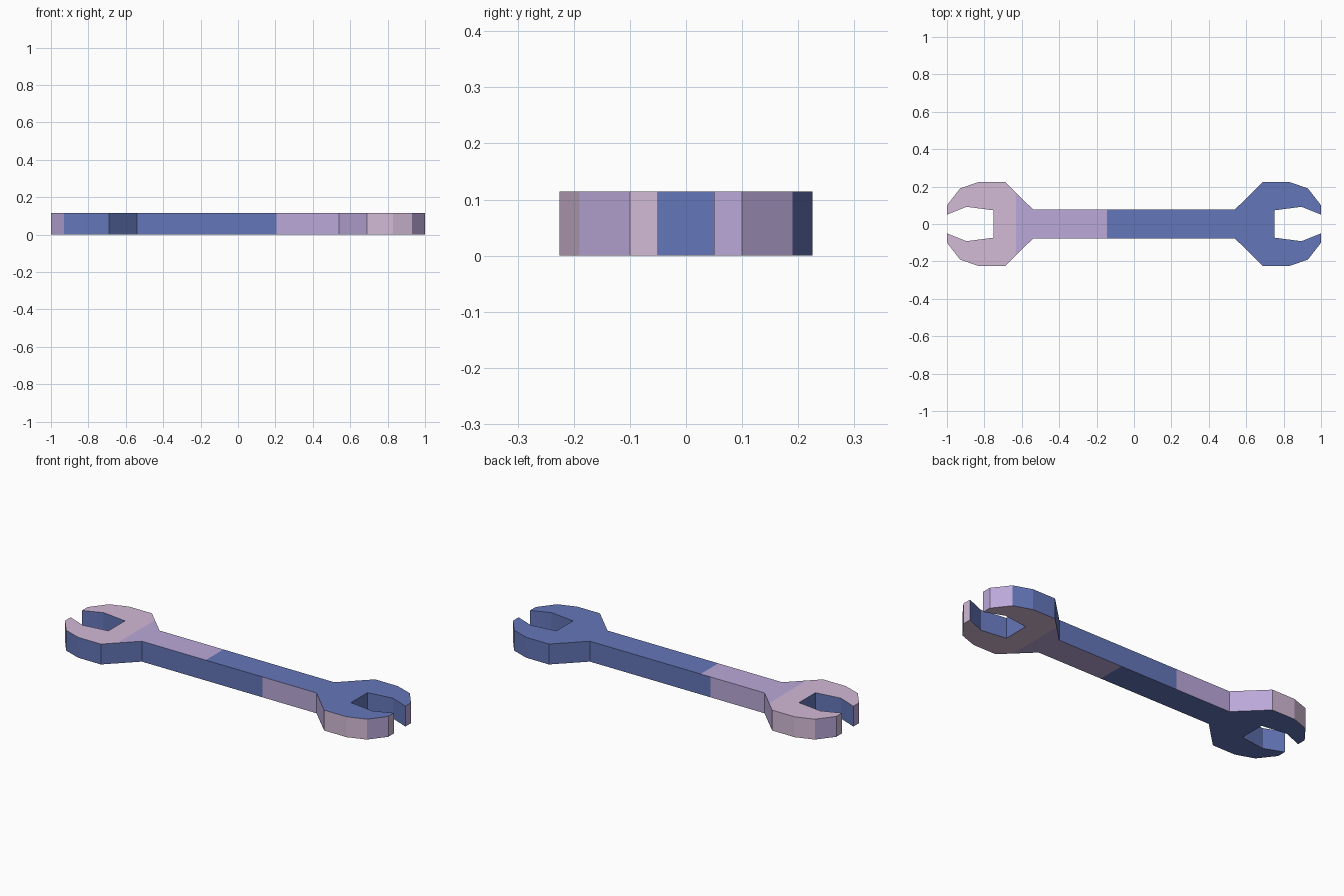
import bpy, bmesh
from mathutils import Vector

cube = bpy.data.objects.get("Cube")
if cube:
    bpy.data.objects.remove(cube, do_unlink=True)

HEIGHT = 0.114


def make_material(name, hex_code):
    def linear(c):
        return c / 12.92 if c <= 0.04045 else ((c + 0.055) / 1.055) ** 2.4
    rgb = [linear(int(hex_code[i:i + 2], 16) / 255) for i in (0, 2, 4)]
    mat = bpy.data.materials.new(name)
    mat.use_nodes = True
    mat.diffuse_color = (*rgb, 1)
    mat.node_tree.nodes["Principled BSDF"].inputs["Base Color"].default_value = (*rgb, 1)
    return mat


BLUE, LAVENDER, PINK = range(3)
materials = [make_material("steel_blue", "6476B8"),
             make_material("lavender", "BBA8D9"),
             make_material("dusty_pink", "D2BAD6")]

# Quarter outline, from the neck around the jaw into the throat
quarter = [(0.54, 0.078), (0.69, 0.225), (0.83, 0.225), (0.93, 0.19),
           (1.0, 0.1), (1.0, 0.05), (0.895, 0.092), (0.75, 0.073)]
right_half = quarter + [(x, -y) for x, y in reversed(quarter)]
outline = right_half + [(-x, -y) for x, y in right_half]

# Extrude the outline into a flat bar
bm = bmesh.new()
base = bm.faces.new([bm.verts.new((x, y, 0)) for x, y in outline])
extruded = bmesh.ops.extrude_face_region(bm, geom=[base])["geom"]
bmesh.ops.translate(bm, vec=(0, 0, HEIGHT),
                    verts=[v for v in extruded if isinstance(v, bmesh.types.BMVert)])

# Split the faces where the colour bands meet
for x in (0.145, 0.205, 0.63):
    for side in (-x, x):
        bmesh.ops.bisect_plane(bm, geom=bm.verts[:] + bm.edges[:] + bm.faces[:],
                               plane_co=(side, 0, 0), plane_no=(1, 0, 0))
bmesh.ops.recalc_face_normals(bm, faces=bm.faces[:])


def band(position, first, second):
    return BLUE if position < first else LAVENDER if position < second else PINK


def face_colour(face):
    c, n = face.calc_center_median(), face.normal
    # Top and bottom, banded in opposite directions
    if abs(n.z) > 0.5:
        return band(-c.x * n.z, 0.145, 0.63)
    # Throat walls, which face the jaw opening
    if abs(c.x) > 0.74 and abs(c.y) < 0.1 and abs(n.x) < 0.9 or abs(c.y) < 0.01:
        return BLUE
    # Outer walls, banded in opposite directions on front and back
    along = -c.x if c.y > 0 else c.x
    if abs(c.x) > 0.99:
        return PINK if along > 0 else LAVENDER
    if abs(c.x) > 0.94:
        return LAVENDER
    return band(along, 0.205, 0.69)


for face in bm.faces:
    face.material_index = face_colour(face)

mesh = bpy.data.meshes.new("wrench")
bm.to_mesh(mesh)
bm.free()
for mat in materials:
    mesh.materials.append(mat)
wrench = bpy.data.objects.new("wrench", mesh)
bpy.context.collection.objects.link(wrench)
